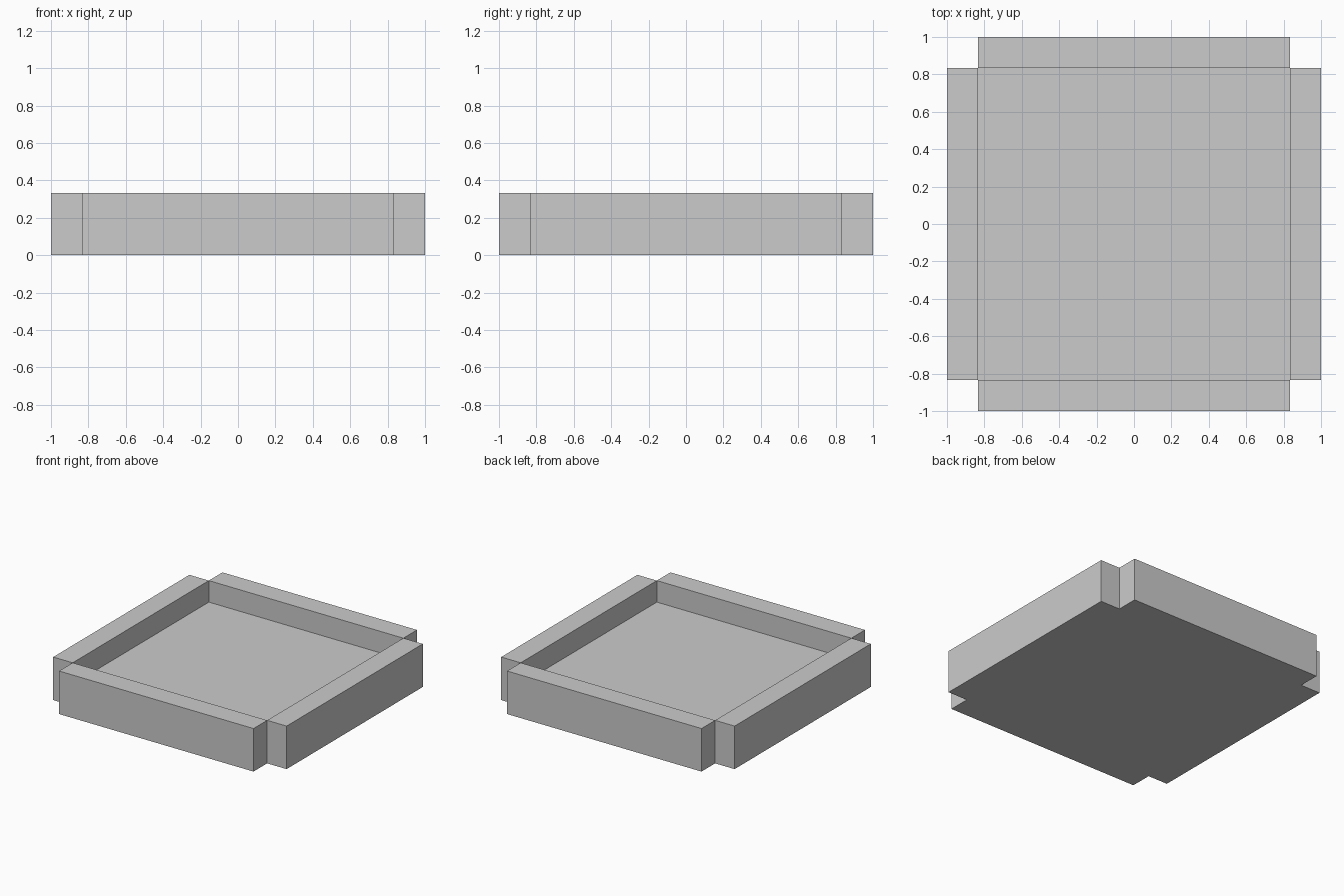
import bpy, bmesh
from mathutils import Matrix

if "Cube" in bpy.data.objects:
    bpy.data.objects.remove(bpy.data.objects["Cube"])

INNER = 5 / 6      # half width of the recessed floor
STEP = 1 / 6       # wall thickness, floor thickness and rim height


def extrude_each(bm, faces, distance):
    """Extrude every face separately along its own normal."""
    new = bmesh.ops.extrude_discrete_faces(bm, faces=faces)["faces"]
    for f in new:
        f.normal_update()
        n = f.normal.copy()
        bmesh.ops.translate(bm, verts=f.verts[:], vec=n * distance)
    bm.normal_update()
    return new


bm = bmesh.new()

# Floor slab
bmesh.ops.create_cube(bm, size=1, matrix=Matrix.Translation((0, 0, STEP / 2))
                      @ Matrix.Diagonal((2 * INNER, 2 * INNER, STEP, 1)))
bm.normal_update()

# Side flaps leaving notched corners
extrude_each(bm, [f for f in bm.faces if abs(f.normal.z) < 0.5], STEP)

# Raised walls on the four flaps
tops = [f for f in bm.faces
        if f.normal.z > 0.5 and f.calc_center_median().xy.length > 0.5]
extrude_each(bm, tops, STEP)

mesh = bpy.data.meshes.new("tray")
bm.to_mesh(mesh)
bm.free()
tray = bpy.data.objects.new("tray", mesh)
bpy.context.collection.objects.link(tray)
